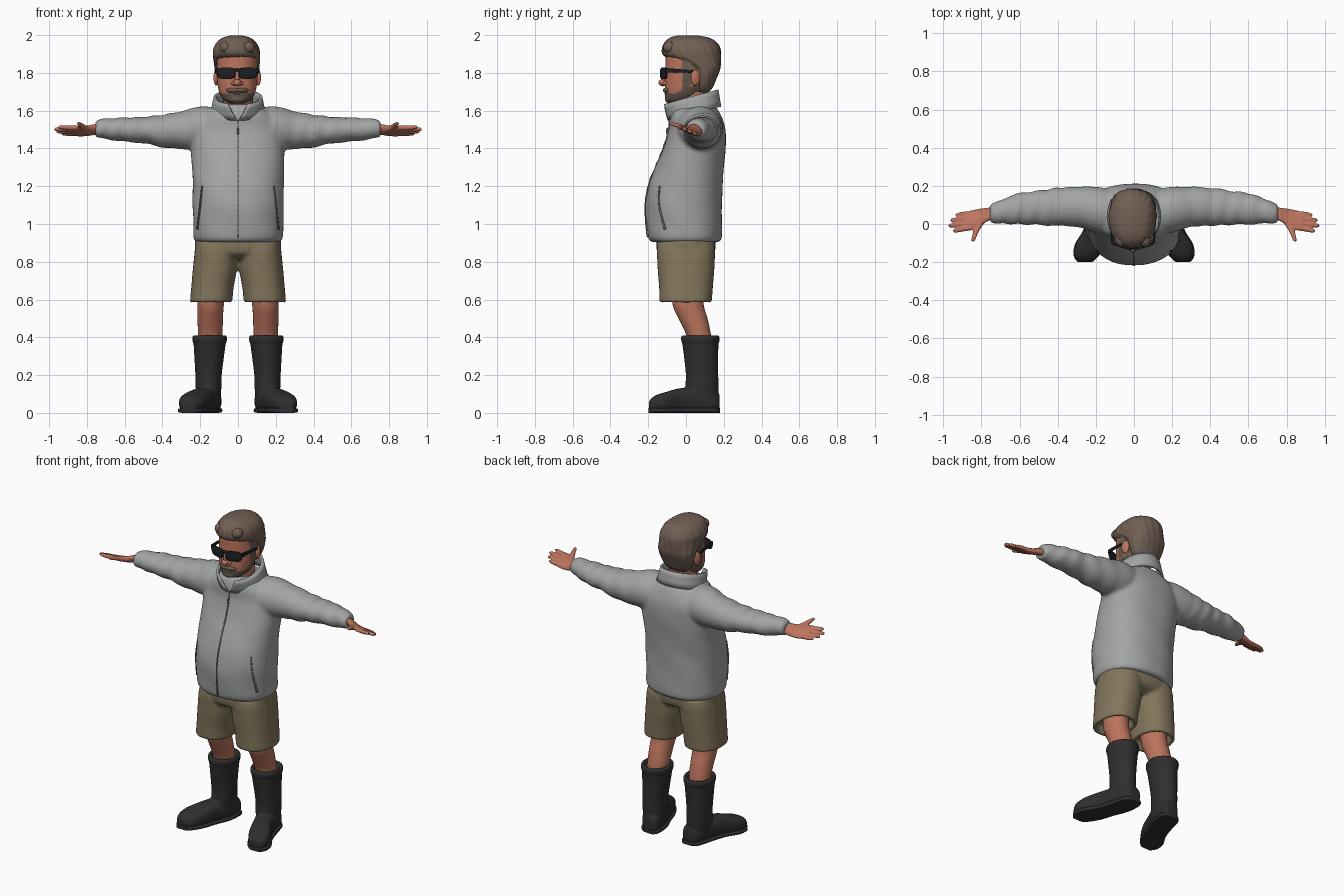
import bpy, bmesh, math
from mathutils import Vector, Matrix


def material(name, rgb):
    m = bpy.data.materials.new(name)
    m.diffuse_color = (*rgb, 1)
    return m


GREY = material("jacket grey", (0.36, 0.375, 0.37))
SEAM = material("seam grey", (0.13, 0.135, 0.135))
SKIN = material("skin", (0.50, 0.175, 0.11))
HAIR = material("hair brown", (0.165, 0.115, 0.088))
BEARD = material("beard brown", (0.13, 0.098, 0.076))
KHAKI = material("khaki", (0.225, 0.18, 0.105))
RUBBER = material("boot black", (0.028, 0.028, 0.028))
GLASS = material("glasses black", (0.012, 0.014, 0.016))


def smooth_path(st, sub):
    """Catmull-Rom interpolation between cross-section stations."""
    if sub == 1:
        return st
    out = []
    for i in range(len(st) - 1):
        a, b, c, d = st[max(i - 1, 0)], st[i], st[i + 1], st[min(i + 2, len(st) - 1)]
        for k in range(sub):
            t = k / sub
            out.append([0.5 * (2 * q + (r - p) * t + (2 * p - 5 * q + 4 * r - s) * t * t
                               + (3 * q - p - 3 * r + s) * t ** 3)
                        for p, q, r, s in zip(a, b, c, d)])
    return out + [st[-1]]


def loft(bm, st, axis='z', n=32, p=2.0, sub=4, shear=0, wave=None):
    """Closed skin over stations (cx, cy, cz, r1, r2) lying across an axis."""
    rings = []
    for cx, cy, cz, r1, r2 in smooth_path(st, sub):
        ring = []
        for k in range(n):
            a = 2 * math.pi * k / n
            c, s = math.cos(a), math.sin(a)
            f = 1 + (wave(a, cx, cz) if wave else 0)
            u = f * r1 * math.copysign(abs(c) ** (2 / p), c)
            v = f * r2 * math.copysign(abs(s) ** (2 / p), s)
            off = {'z': (u, v, 0), 'x': (0, u, v + shear * u), 'y': (u, 0, v)}[axis]
            ring.append(bm.verts.new((cx + off[0], cy + off[1], cz + off[2])))
        rings.append(ring)
    for r, q in zip(rings, rings[1:]):
        for k in range(n):
            bm.faces.new((r[k], r[(k + 1) % n], q[(k + 1) % n], q[k]))
    bm.faces.new(rings[0])
    bm.faces.new(rings[-1])


def ball(bm, loc, size, rot=0):
    m = Matrix.Translation(loc) @ Matrix.Rotation(rot, 4, 'Z') @ Matrix.Diagonal((*size, 1))
    bmesh.ops.create_uvsphere(bm, u_segments=24, v_segments=14, radius=1, matrix=m)


def finish(name, bm, *mats, voxel=0, mirror=False, rule=None, solid=0, smooth=3):
    bmesh.ops.recalc_face_normals(bm, faces=bm.faces[:])
    if rule:
        for f in bm.faces:
            f.material_index = rule(f.calc_center_median())
    me = bpy.data.meshes.new(name)
    bm.to_mesh(me)
    bm.free()
    ob = bpy.data.objects.new(name, me)
    bpy.context.collection.objects.link(ob)
    for m in mats:
        me.materials.append(m)
    bpy.ops.object.select_all(action='DESELECT')
    ob.select_set(True)
    bpy.context.view_layer.objects.active = ob
    bpy.ops.object.shade_smooth_by_angle(angle=math.radians(50))
    if solid:
        md = ob.modifiers.new("thickness", 'SOLIDIFY')
        md.thickness, md.offset = solid, 0
    if voxel:
        md = ob.modifiers.new("fuse", 'REMESH')
        md.mode, md.voxel_size, md.use_smooth_shade = 'VOXEL', voxel, True
        md = ob.modifiers.new("soften", 'SMOOTH')
        md.iterations, md.factor = smooth, 0.5
    if mirror:
        ob.modifiers.new("mirror", 'MIRROR')
    return ob


# Jacket: torso and sleeves fused into one cloth surface
torso = [(0, -.005, .905, .222, .182), (0, -.007, .93, .237, .195), (0, -.01, 1.0, .238, .2),
         (0, -.012, 1.1, .241, .203), (0, -.002, 1.2, .241, .196), (0, .02, 1.3, .243, .182),
         (0, .045, 1.4, .248, .165), (0, .06, 1.5, .24, .15), (0, .05, 1.57, .195, .138),
         (0, .042, 1.62, .13, .115), (0, .04, 1.635, .1, .09)]
sleeve = [(.1, .06, 1.5, .12, .115), (.2, .075, 1.505, .12, .117), (.3, .09, 1.497, .105, .1),
          (.4, .09, 1.492, .1, .086), (.5, .085, 1.497, .09, .07), (.6, .08, 1.5, .082, .064),
          (.68, .068, 1.503, .067, .057), (.73, .058, 1.505, .055, .05), (.755, .055, 1.505, .045, .042)]
bm = bmesh.new()
loft(bm, torso, n=64, p=2.3, sub=6,
     wave=lambda a, x, z: .012 * math.sin(3 * a + 17 * z) * math.sin(11 * z + 2 * a))
for side in (1, -1):
    loft(bm, [(side * s[0], *s[1:]) for s in sleeve], 'x', n=40, sub=8,
         wave=lambda a, x, z: .04 * min(1, max(0, 4 * abs(x) - .8))
         * math.sin(62 * abs(x) + 2 * math.sin(a + 9 * x)))
finish("jacket", bm, GREY, voxel=.011)

# Collar: slanted standing band, open in a V at the front
bm = bmesh.new()
N, rows = 48, []
for t in (0, .35, .7, 1):
    row = []
    gap = .04 + .42 * t
    for k in range(N + 1):
        a = -math.pi / 2 + gap + (2 * math.pi - 2 * gap) * k / N
        y0 = .045 + .135 * math.sin(a)
        y1 = .02 + .145 * math.sin(a)
        low = Vector((.14 * math.cos(a), y0, 1.55 + .26 * (y0 + .09)))
        top = Vector((.122 * math.cos(a), y1, 1.632 + .27 * (y1 + .125)))
        row.append(bm.verts.new(low.lerp(top, t)))
    rows.append(row)
for r, q in zip(rows, rows[1:]):
    for k in range(N):
        bm.faces.new((r[k], r[k + 1], q[k + 1], q[k]))
finish("collar", bm, GREY, solid=.014)

# Zip and pocket seams: thin ribbons lying on the jacket front
fine = smooth_path(torso, 6)


def front_y(x, z):
    s = min(fine, key=lambda q: abs(q[2] - z))
    return s[1] - s[4] * (1 - min(1, abs(x) / s[3]) ** 2.3) ** (1 / 2.3)


def ribbon(name, x0, z0, x1, z1, width):
    b, prev = bmesh.new(), None
    for k in range(25):
        x, z = x0 + (x1 - x0) * k / 24, z0 + (z1 - z0) * k / 24
        pair = [b.verts.new((x + d, front_y(x + d, z) - .002, z)) for d in (-width, width)]
        if prev:
            b.faces.new((prev[0], prev[1], pair[1], pair[0]))
        prev = pair
    return finish(name, b, SEAM, solid=.006)


ribbon("zip", 0, .93, 0, 1.55, .003)
for side in (1, -1):
    ribbon("pocket_seam", side * .215, .97, side * .19, 1.2, .003)
bm = bmesh.new()
ball(bm, (0, front_y(0, 1.49) - .006, 1.49), (.006, .006, .02))
finish("zip_pull", bm, SEAM)

# Hands: palm, four fingers and thumb, tilted with the thumb side up
def hz(y):
    return 1.497 - .42 * (y - .01)


bm = bmesh.new()
loft(bm, [(.70, .057, 1.503, .03, .027), (.76, .052, 1.5, .034, .025), (.80, .038, 1.493, .043, .021),
          (.85, .022, 1.492, .05, .018), (.88, .015, 1.495, .046, .014), (.89, .014, 1.495, .03, .008)],
     'x', shear=-.42)
for y0, xt, yt in ((.056, .935, .047), (.03, .962, .02), (.004, .972, -.008), (-.02, .95, -.035)):
    loft(bm, [(.85, y0, hz(y0), .013, .012), (.90, (y0 + yt) / 2, hz(y0), .0125, .012),
              (xt - .012, yt, hz(yt) - .003, .011, .010), (xt, yt, hz(yt) - .004, .005, .005)], 'x', n=16)
loft(bm, [(.78, .035, 1.498, .022, .016), (.815, -.01, 1.508, .02, .016), (.832, -.05, 1.523, .014, .012),
          (.842, -.082, 1.532, .011, .009), (.845, -.092, 1.534, .005, .004)], 'y', n=16)
finish("hands", bm, SKIN, voxel=.005, mirror=True, smooth=2)

# Shorts: hips and two hollow-hemmed legs fused together
bm = bmesh.new()
loft(bm, [(0, 0, .815, .15, .10), (0, 0, .84, .215, .145), (0, 0, .88, .228, .157), (0, 0, .95, .225, .157)],
     n=48, p=2.4)
for side in (1, -1):
    loft(bm, [(side * .143, -.002, .64, .085, .11), (side * .143, -.002, .585, .092, .117),
              (side * .143, -.002, .582, .112, .138), (side * .136, 0, .66, .112, .142),
              (side * .122, 0, .76, .117, .15), (side * .113, 0, .86, .116, .155),
              (side * .11, 0, .9, .11, .15)], n=40, p=2.3, sub=1)
finish("shorts", bm, KHAKI, voxel=.010, smooth=4)

# Bare legs between shorts and boots
bm = bmesh.new()
loft(bm, [(.15, .075, .36, .06, .062), (.147, .065, .42, .065, .066), (.147, .037, .5, .067, .077),
          (.145, .012, .57, .07, .082), (.135, 0, .7, .075, .085)])
finish("legs", bm, SKIN, mirror=True)

# Boots: shaft and outward-turned foot, with a rolled rim at the top
foot = [(.14, .178, .05, .035, .045), (.146, .15, .06, .058, .06), (.162, .06, .066, .068, .066),
        (.195, -.03, .066, .066, .065), (.23, -.105, .056, .076, .055), (.25, -.165, .048, .062, .043),
        (.257, -.197, .036, .035, .025)]
bm = bmesh.new()
loft(bm, foot, 'y', p=2.6)
loft(bm, [(.155, .09, .05, .06, .08), (.156, .085, .13, .068, .088), (.156, .085, .2, .07, .086),
          (.153, .08, .29, .078, .09), (.15, .076, .375, .086, .097)], sub=4)
loft(bm, [(.15, .076, .34, .07, .08), (.15, .076, .372, .087, .098), (.15, .076, .38, .092, .102),
          (.15, .076, .403, .092, .102), (.15, .076, .412, .086, .096), (.15, .076, .412, .073, .082),
          (.15, .076, .39, .07, .08)], sub=1)
finish("boots", bm, RUBBER, voxel=.008, mirror=True)
bm = bmesh.new()
loft(bm, [(x, y * 1.01, .013, r + .004, .013) for x, y, z, r, h in foot], 'y', p=5)
finish("boot_soles", bm, RUBBER, mirror=True)

# Head with beard and sideburns coloured by region
def face_colour(c):
    x, y, z = abs(c.x), c.y, c.z
    if y > .055 and z > 1.70:
        return 1
    if -.025 < y <= .055 and x > .06 and z > 1.80 + max(0, .5 * -y):
        return 1
    jaw = z < 1.69 + .45 * max(0, y + .06) and y < .06
    moustache = x < .055 and z < 1.718 - .3 * x and y < -.05
    sideburn = -.02 < y < .025 and z < 1.83
    return 2 if jaw or moustache or sideburn else 0


bm = bmesh.new()
loft(bm, [(-.004, -.04, 1.638, .035, .04), (-.004, -.03, 1.652, .066, .075), (-.004, -.016, 1.68, .088, .095),
          (-.004, -.002, 1.72, .101, .109), (-.004, .015, 1.78, .108, .124), (-.004, .02, 1.84, .109, .129),
          (-.004, .025, 1.90, .105, .128), (-.004, .025, 1.945, .07, .09)], n=80, p=2.15, sub=9)
finish("head", bm, SKIN, HAIR, BEARD, rule=face_colour)
bm = bmesh.new()
loft(bm, [(0, .045, 1.50, .09, .09), (0, .03, 1.6, .08, .085), (0, .03, 1.7, .078, .085)])
finish("neck", bm, SKIN)

# Nose, ears, moustache and lips
bm = bmesh.new()
ball(bm, (-.004, -.122, 1.748), (.021, .024, .019))
ball(bm, (-.004, -.112, 1.775), (.014, .022, .042))
for side in (1, -1):
    ball(bm, (-.004 + side * .021, -.112, 1.744), (.012, .014, .012))
    ball(bm, (-.004 + side * .111, .05, 1.775), (.013, .026, .042), side * .3)
finish("nose_and_ears", bm, SKIN)
bm = bmesh.new()
for side in (1, -1):
    ball(bm, (-.004 + side * .026, -.102, 1.708), (.036, .016, .014), side * .4)
ball(bm, (-.004, -.088, 1.662), (.045, .024, .022))
finish("moustache_and_chin_beard", bm, BEARD)
bm = bmesh.new()
ball(bm, (-.004, -.108, 1.690), (.022, .007, .005))
finish("lips", bm, SKIN)

# Hair: swept-back volume with shallow combed grooves and a raised fringe
bm = bmesh.new()
loft(bm, [(-.006, .085, 1.695, .06, .03), (-.006, .093, 1.72, .086, .046), (-.006, .097, 1.77, .108, .064),
          (-.006, .098, 1.82, .117, .083), (-.006, .072, 1.855, .121, .113), (-.007, .036, 1.89, .124, .150),
          (-.008, .028, 1.925, .122, .154), (-.008, .024, 1.96, .105, .138), (-.008, .018, 1.985, .075, .105),
          (-.008, .008, 1.998, .032, .055)], n=96, p=2.2, sub=6,
     wave=lambda a, x, z: .012 * math.sin(19 * a + 30 * z) + .012 * math.sin(5 * a + 22 * z))
for x, r in ((-.068, .03), (-.03, .034), (.012, .036), (.055, .034)):
    ball(bm, (x, -.085, 1.935), (r, .036, .032), .3)
finish("hair", bm, HAIR)

# Sunglasses: wrapped lenses, bridge and temples
bm = bmesh.new()
ball(bm, (-.005, -.124, 1.815), (.022, .008, .008))
for side in (1, -1):
    b2 = bmesh.new()
    loft(b2, [(0, -.007, 0, .046, .026), (0, -.005, 0, .050, .030), (0, .005, 0, .050, .030),
              (0, .007, 0, .046, .026)], 'y', p=3.2, sub=1)
    b2.transform(Matrix.Translation((-.005 + side * .057, -.118, 1.798))
                 @ Matrix.Rotation(side * .3, 4, 'Z'))
    tmp = bpy.data.meshes.new("lens")
    b2.to_mesh(tmp)
    b2.free()
    bm.from_mesh(tmp)
    bpy.data.meshes.remove(tmp)
    loft(bm, [(-.005 + side * .106, -.106, 1.813, .007, .013), (-.005 + side * .113, -.05, 1.812, .005, .009),
              (-.005 + side * .115, .045, 1.806, .004, .007)], 'y', n=12, p=4, sub=2)
finish("sunglasses", bm, GLASS)
